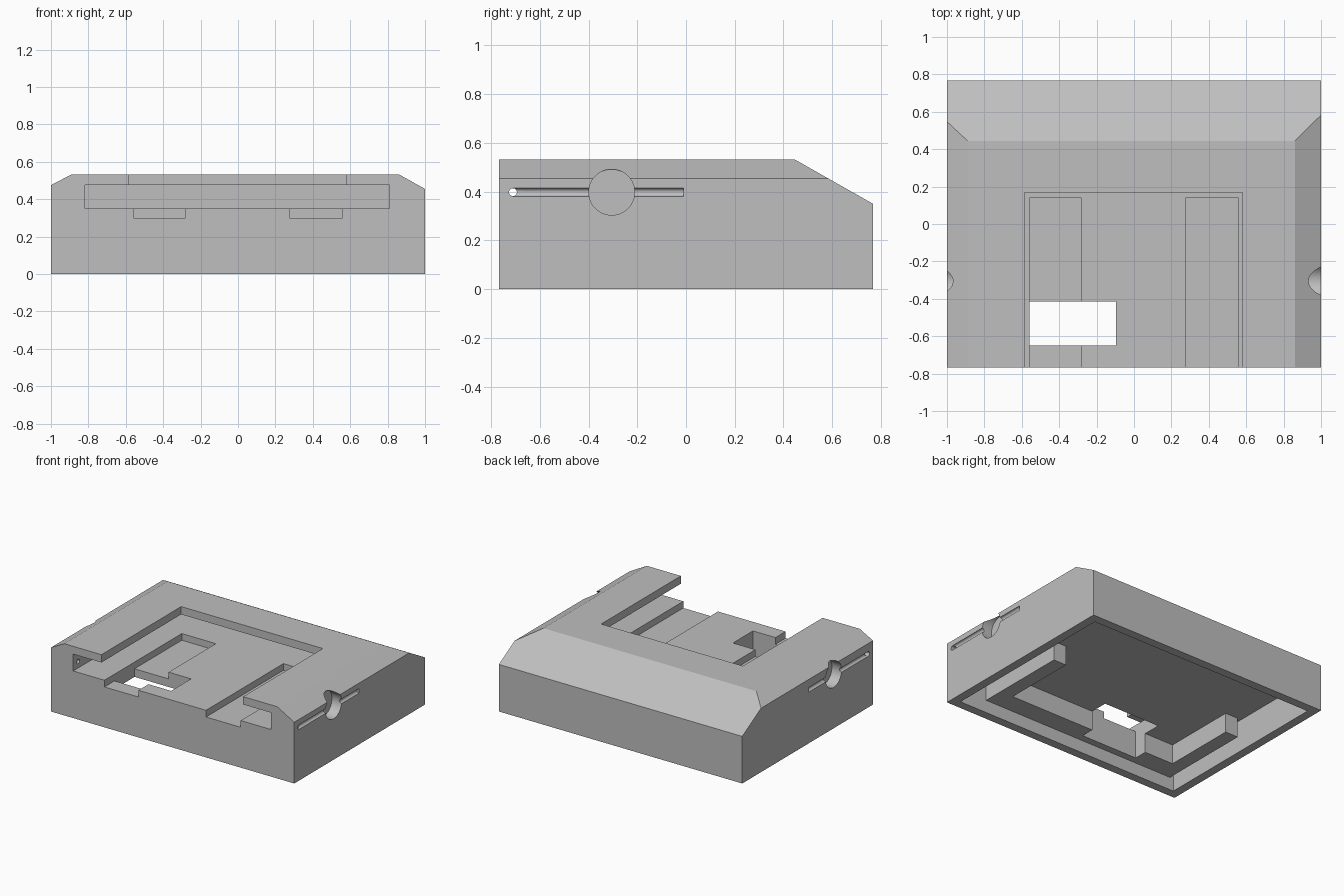
import bpy, bmesh
from math import pi
from mathutils import Matrix, Vector

old = bpy.data.objects.get("Cube")
if old:
    bpy.data.objects.remove(old, do_unlink=True)

grey = bpy.data.materials.new("plain grey")
grey.use_nodes = True
colour = (0.52, 0.52, 0.52, 1)
grey.diffuse_color = colour
grey.node_tree.nodes["Principled BSDF"].inputs["Base Color"].default_value = colour


def finish(name, bm):
    bmesh.ops.recalc_face_normals(bm, faces=bm.faces)
    mesh = bpy.data.meshes.new(name)
    bm.to_mesh(mesh)
    bm.free()
    mesh.materials.append(grey)
    ob = bpy.data.objects.new(name, mesh)
    bpy.context.collection.objects.link(ob)
    return ob


def prism(name, points, step):
    """Extrude a closed outline along a vector."""
    bm = bmesh.new()
    face = bm.faces.new([bm.verts.new(p) for p in points])
    new = bmesh.ops.extrude_face_region(bm, geom=[face])["geom"]
    bmesh.ops.translate(bm, vec=Vector(step),
                        verts=[g for g in new if isinstance(g, bmesh.types.BMVert)])
    return finish(name, bm)


def box(name, x, y, z):
    outline = [(x[0], y[0], z[0]), (x[1], y[0], z[0]), (x[1], y[1], z[0]), (x[0], y[1], z[0])]
    return prism(name, outline, (0, 0, z[1] - z[0]))


def rod(name, centre, radius, length, axis, sides=48):
    bm = bmesh.new()
    turn = Matrix.Rotation(pi / 2, 4, "Y" if axis == "X" else "X")
    bmesh.ops.create_cone(bm, cap_ends=True, segments=sides, radius1=radius, radius2=radius,
                          depth=length, matrix=Matrix.Translation(centre) @ turn)
    return finish(name, bm)


def boolean(target, tool, operation="DIFFERENCE"):
    tool.hide_render = True
    mod = target.modifiers.new("cut", "BOOLEAN")
    mod.operation = operation
    mod.solver = "EXACT"
    mod.object = tool
    bpy.context.view_layer.objects.active = target
    bpy.ops.object.modifier_apply(modifier=mod.name)
    bpy.data.objects.remove(tool, do_unlink=True)


# Housing: front outline with side bevels, trimmed by the sloped back
W, D, H = 1.0, 0.768, 0.533
front = [(-W, 0), (W, 0), (W, 0.455), (0.86, H), (-0.89, H), (-W, 0.475)]
housing = prism("housing", [(x, -D, z) for x, z in front], (0, 2 * D, 0))
slope = [(0.445, H), (D, 0.35), (1.0, 0.219), (1.0, 0.8), (0.445, 0.8)]
boolean(housing, prism("back_trim", [(-1.2, y, z) for y, z in slope], (2.4, 0, 0)))

# Hollow underside
boolean(housing, box("cavity", (-0.935, 0.935), (-0.703, 0.703), (-0.1, 0.24)))

# Sliding tray slot with a narrower opening above
boolean(housing, box("slot", (-0.817, 0.81), (-0.9, 0.405), (0.35, 0.475)))
boolean(housing, box("slot_opening", (-0.585, 0.58), (-0.9, 0.168), (0.42, 0.7)))

# Two grooves in the slot floor and the window through it
for x in ((-0.56, -0.28), (0.275, 0.56)):
    boolean(housing, box("groove", x, (-0.9, 0.14), (0.30, 0.40)))
boolean(housing, box("window", (-0.56, -0.095), (-0.65, -0.415), (0.15, 0.42)))

# Side pin channels, finger recesses and pin holes
for side in (-1, 1):
    boolean(housing, rod("channel", (side, -0.36, 0.398), 0.017, 0.70, "Y", 24))
    boolean(housing, rod("recess", (side, -0.305, 0.398), 0.094, 0.16, "X"))
    boolean(housing, rod("pin_hole", (side * 0.95, -0.71, 0.398), 0.016, 0.4, "X", 24))

# Support ribs hanging inside the cavity
rib_z = (0.095, 0.245)
box("left_rib", (0.604, 0.71), (-0.55, 0.007), rib_z)
box("right_rib", (-0.906, -0.80), (-0.55, 0.007), rib_z)
box("front_rib_left", (-0.095, 0.71), (-0.71, -0.55), rib_z)
box("front_rib_right", (-0.906, -0.56), (-0.71, -0.55), rib_z)
box("front_rib_middle", (-0.56, -0.095), (-0.71, -0.65), rib_z)

# Smooth the round cuts, keep the edges sharp
bpy.ops.object.select_all(action="DESELECT")
housing.select_set(True)
bpy.context.view_layer.objects.active = housing
bpy.ops.object.shade_smooth_by_angle(angle=pi / 9)
